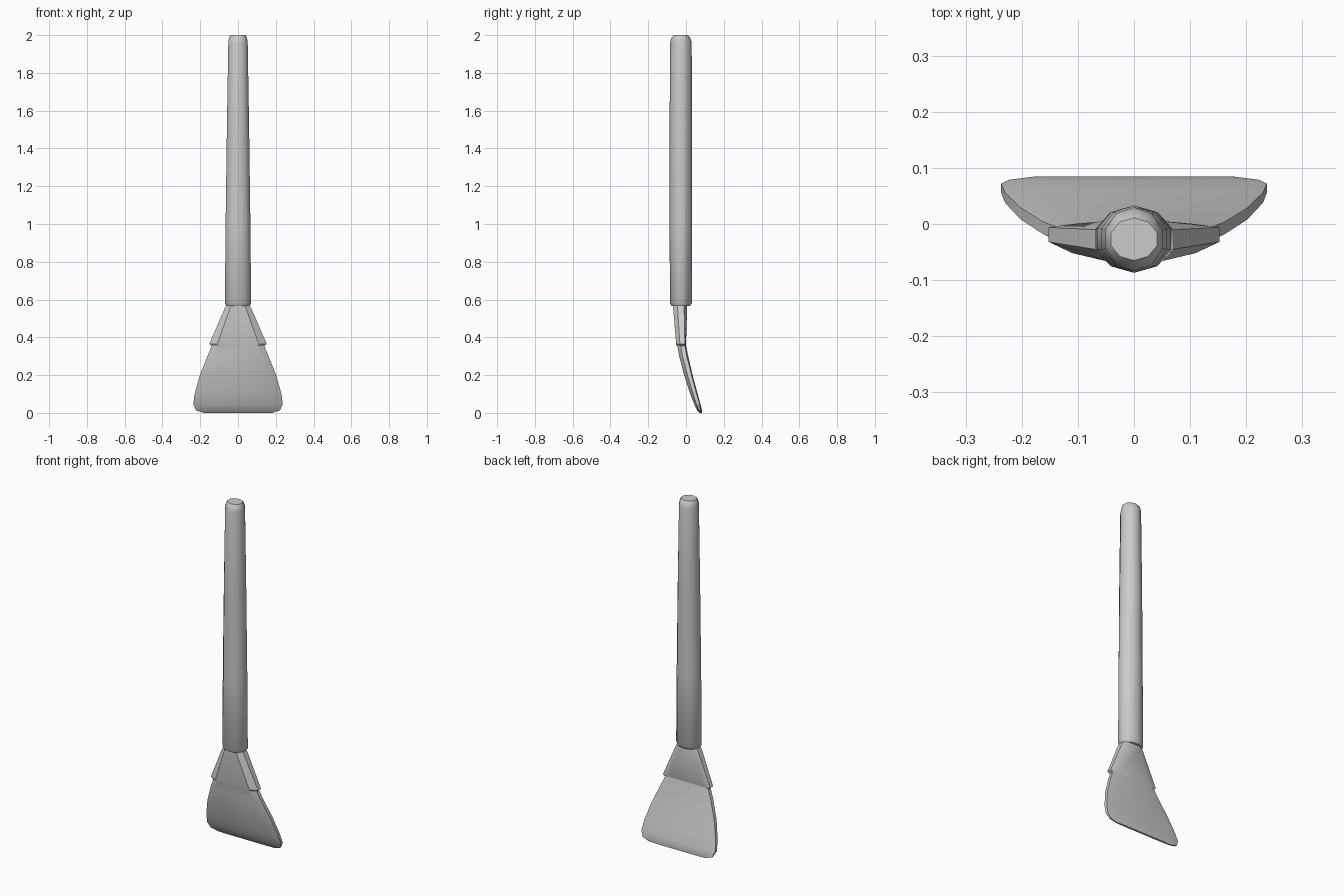
import bpy, bmesh, math

cube = bpy.data.objects.get("Cube")
if cube:
    bpy.data.objects.remove(cube, do_unlink=True)

grey = bpy.data.materials.new("plain grey")
grey.use_nodes = True
grey.diffuse_color = (0.6, 0.6, 0.6, 1)
grey.node_tree.nodes["Principled BSDF"].inputs["Base Color"].default_value = (0.6, 0.6, 0.6, 1)


def loft(name, rings, angle):
    """Skin a stack of equal-length rings and cap both ends."""
    bm = bmesh.new()
    loops = [[bm.verts.new(p) for p in ring] for ring in rings]
    n = len(loops[0])
    for a, b in zip(loops, loops[1:]):
        for i in range(n):
            j = (i + 1) % n
            bm.faces.new((a[i], a[j], b[j], b[i]))
    bm.faces.new(loops[0])
    bm.faces.new(loops[-1])
    bmesh.ops.recalc_face_normals(bm, faces=bm.faces)
    mesh = bpy.data.meshes.new(name)
    bm.to_mesh(mesh)
    bm.free()
    mesh.materials.append(grey)
    ob = bpy.data.objects.new(name, mesh)
    bpy.context.collection.objects.link(ob)
    bpy.ops.object.select_all(action="DESELECT")
    ob.select_set(True)
    bpy.context.view_layer.objects.active = ob
    bpy.ops.object.shade_smooth_by_angle(angle=math.radians(angle))


def round_ring(z, rx, ry, yc=-0.027, sides=10):
    turns = [math.tau * (i + 0.5) / sides for i in range(sides)]
    return [(rx * math.cos(t), yc + ry * math.sin(t), z) for t in turns]


def flat_ring(z, w, front, edge_front, edge_back, back, flat=0.5):
    """Section with thin side edges and a fuller middle."""
    half = [(flat * w, front), (w, edge_front), (w, edge_back), (flat * w, back)]
    pts = half + [(-x, y) for x, y in reversed(half)]
    return [(x, y, z) for x, y in pts]


# Handle, slightly thicker near the base, with rounded ends
loft("handle", [round_ring(z, rx, ry) for z, rx, ry in (
    (0.565, 0.064, 0.048), (0.58, 0.073, 0.058), (1.0, 0.069, 0.06),
    (1.5, 0.062, 0.06), (1.96, 0.054, 0.057), (1.985, 0.05, 0.05),
    (2.0, 0.043, 0.038))], 45)

# Flared collar between handle and blade
loft("collar", [flat_ring(*s) for s in (
    (0.355, 0.14, -0.05, -0.03, -0.008, -0.004, 0.72),
    (0.365, 0.152, -0.052, -0.032, -0.006, 0.0, 0.72),
    (0.555, 0.07, -0.068, -0.045, -0.01, 0.006, 0.6),
    (0.58, 0.055, -0.066, -0.045, -0.01, 0.006, 0.6))], 25)

# Flared blade, sweeping backwards to a thin lower edge
loft("blade", [flat_ring(*s) for s in (
    (0.0, 0.18, 0.072, 0.074, 0.081, 0.084, 0.7),
    (0.013, 0.222, 0.06, 0.068, 0.079, 0.085, 0.78),
    (0.045, 0.237, 0.044, 0.056, 0.072, 0.077, 0.82),
    (0.1, 0.23, 0.022, 0.038, 0.056, 0.062, 0.82),
    (0.2, 0.202, -0.01, 0.008, 0.029, 0.035, 0.8),
    (0.3, 0.162, -0.036, -0.018, 0.004, 0.012, 0.78),
    (0.37, 0.132, -0.048, -0.03, -0.008, -0.003, 0.78))], 30)
